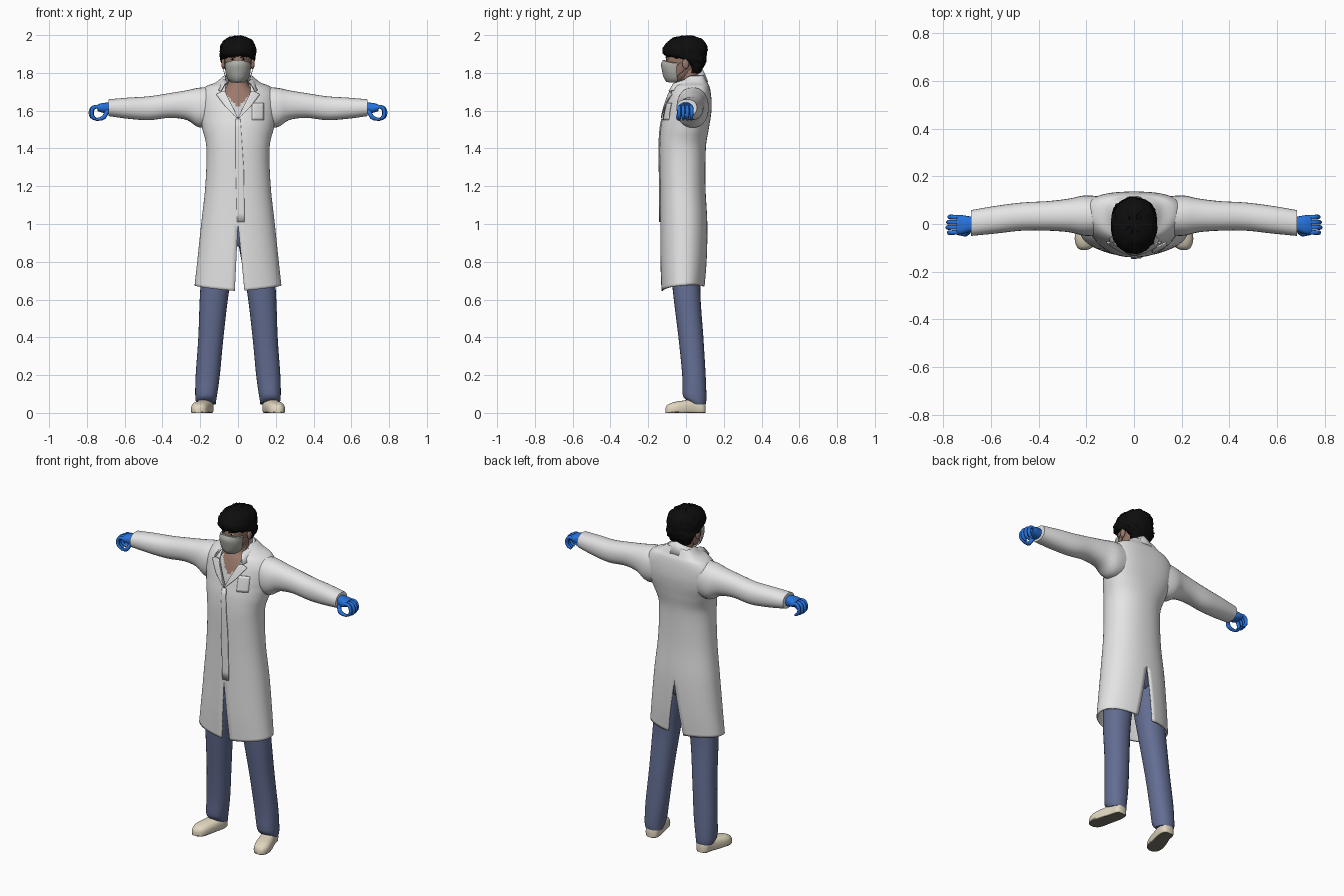
import bpy, bmesh, math, random
from mathutils import Vector

random.seed(4)
if "Cube" in bpy.data.objects:
    bpy.data.objects.remove(bpy.data.objects["Cube"])


def material(name, *rgb):
    m = bpy.data.materials.new(name)
    m.use_nodes = True
    m.diffuse_color = (*rgb, 1)
    m.node_tree.nodes["Principled BSDF"].inputs["Base Color"].default_value = (*rgb, 1)
    return m


COAT = material("coat white", .78, .78, .78)
SHIRT = material("shirt grey", .62, .63, .64)
PANTS = material("trouser blue", .125, .155, .29)
GLOVE = material("glove blue", .02, .17, .72)
HAIR = material("hair black", .004, .004, .004)
MASK = material("mask grey", .42, .43, .39)
SKIN = material("skin", .33, .19, .145)
SHOE = material("shoe cream", .76, .68, .52)
SOLE = material("sole brown", .2, .18, .14)
EYE = material("eye white", .6, .58, .55)


def smooth(ob, angle=50):
    bpy.ops.object.select_all(action="DESELECT")
    ob.select_set(True)
    bpy.context.view_layer.objects.active = ob
    bpy.ops.object.shade_smooth_by_angle(angle=math.radians(angle))
    return ob


def finish(name, bm, *mats, rule=None):
    bmesh.ops.remove_doubles(bm, verts=bm.verts, dist=.0004)
    bmesh.ops.recalc_face_normals(bm, faces=bm.faces)
    if rule:
        for f in bm.faces:
            f.material_index = int(rule(f.calc_center_median()))
    me = bpy.data.meshes.new(name)
    bm.to_mesh(me)
    bm.free()
    for m in mats:
        me.materials.append(m)
    ob = bpy.data.objects.new(name, me)
    bpy.context.collection.objects.link(ob)
    return smooth(ob)


def resample(rows, k):
    """Smooth spline through rows of numbers."""
    out = []
    for i in range(len(rows) - 1):
        quad = [rows[max(i - 1, 0)], rows[i], rows[i + 1], rows[min(i + 2, len(rows) - 1)]]
        for j in range(k):
            t = j / k
            out.append([.5 * (2 * b + (c - a) * t + (2 * a - 5 * b + 4 * c - d) * t * t
                              + (3 * b - a - 3 * c + d) * t ** 3) for a, b, c, d in zip(*quad)])
    return out + [list(rows[-1])]


def power(v, p):
    return math.copysign(abs(v) ** (2 / p), v)


def grid(bm, lines, closed=False):
    vs = [[bm.verts.new(p) for p in line] for line in lines]
    n = len(vs[0])
    for a, b in zip(vs, vs[1:]):
        for j in range(n if closed else n - 1):
            bm.faces.new((a[j], a[(j + 1) % n], b[(j + 1) % n], b[j]))
    return vs


def loft(name, rows, axis, *mats, n=28, k=4, p=2, side=1, warp=None, keep=None, rule=None):
    """Rows hold a station on the axis and the extents on the other two axes."""
    bm = bmesh.new()
    lines = []
    for t, a0, a1, b0, b1 in resample(rows, k):
        line = []
        for j in range(n):
            th = math.tau * j / n
            a = (a0 + a1) / 2 + (a1 - a0) / 2 * power(math.sin(th), p)
            b = (b0 + b1) / 2 - (b1 - b0) / 2 * power(math.cos(th), p)
            v = Vector({"x": (t, a, b), "y": (a, t, b), "z": (a, b, t)}[axis])
            if warp:
                v = warp(v)
            v.x *= side
            line.append(v)
        lines.append(line)
    vs = grid(bm, lines, True)
    bm.faces.new(vs[0])
    bm.faces.new(vs[-1])
    if keep:
        bad = [f for f in bm.faces if not keep(f.calc_center_median())]
        bmesh.ops.delete(bm, geom=bad, context="FACES")
    return finish(name, bm, *mats, rule=rule)


def sym(z, w, y0, y1):
    return (z, -w, w, y0, y1)


def ball(name, loc, scale, mat):
    bm = bmesh.new()
    bmesh.ops.create_uvsphere(bm, u_segments=16, v_segments=10, radius=1)
    for v in bm.verts:
        v.co = Vector(loc) + v.co * Vector(scale)
    return finish(name, bm, mat)


def tube(name, pts, radius, mat, side=1):
    cu = bpy.data.curves.new(name, "CURVE")
    cu.dimensions = "3D"
    cu.bevel_depth, cu.bevel_resolution, cu.use_fill_caps = radius, 3, True
    sp = cu.splines.new("NURBS")
    sp.points.add(len(pts) - 1)
    for i, (q, (x, y, z)) in enumerate(zip(sp.points, pts)):
        q.co = (x * side, y, z, 1)
        q.radius = .6 if i == len(pts) - 1 else 1
    sp.use_endpoint_u, sp.order_u, sp.resolution_u = True, 3, 6
    cu.materials.append(mat)
    ob = bpy.data.objects.new(name, cu)
    bpy.context.collection.objects.link(ob)
    return ob


# Coat body: height, half width, front, back
BODY = resample([(.655, .23, -.13, .10), (.8, .215, -.135, .11), (1.0, .195, -.136, .113),
                 (1.2, .173, -.137, .103), (1.4, .167, -.14, .105), (1.5, .188, -.135, .12),
                 (1.56, .203, -.125, .13), (1.62, .212, -.112, .136), (1.68, .208, -.095, .133),
                 (1.725, .175, -.075, .125), (1.75, .118, -.05, .113), (1.785, .075, -.03, .095)], 6)
P = 2.2


def front_gap(z, s):
    if z > 1.56:
        return min(.5 * (z - 1.56), .068)
    return max(0, 1 - z) * (.1 if s > 0 else .05)


def shoulder_shift(x, w, z):
    return .025 * (x / w) ** 2 * min(1, max(0, (z - 1.42) / .15))


bm = bmesh.new()
for s in (1, -1):
    lines = []
    for z, w, y0, y1 in BODY:
        t0 = math.asin(min(front_gap(z, s) / w, .95) ** (P / 2))
        t1 = math.pi - math.asin((.15 * max(0, .99 - z) / w) ** (P / 2))
        line = []
        for j in range(29):
            th = t0 + (t1 - t0) * j / 28
            x = w * power(math.sin(th), P)
            y = (y0 + y1) / 2 - (y1 - y0) / 2 * power(math.cos(th), P) + shoulder_shift(x, w, z)
            hem = .02 * math.sin(th) - .01 * math.cos(th)
            line.append((s * x, y, z + hem * max(0, 1 - (z - .655) / .3)))
        lines.append(line)
    grid(bm, lines)
coat = finish("coat_body", bm, COAT)
mod = coat.modifiers.new("thickness", "SOLIDIFY")
mod.thickness, mod.offset = .008, -1


def coat_front(x, z):
    _, w, y0, y1 = min(BODY, key=lambda r: abs(r[0] - z))
    lo = max([r for r in BODY if r[0] <= z], key=lambda r: r[0])
    hi = min([r for r in BODY if r[0] > z], key=lambda r: r[0])
    f = (z - lo[0]) / (hi[0] - lo[0])
    _, w, y0, y1 = [a + (b - a) * f for a, b in zip(lo, hi)]
    c = max(0, 1 - min(1, abs(x) / w) ** P) ** (1 / P)
    return (y0 + y1) / 2 - (y1 - y0) / 2 * c + shoulder_shift(x, w, z)


def coat_strip(name, rows, side=1, lift=.006):
    """Thin cloth plate lying on the coat front: rows of height and two x edges."""
    bm = bmesh.new()
    lines = []
    for a, b in zip(rows, rows[1:]):
        for i in range(7):
            z, x0, x1 = [u + (v - u) * i / 6 for u, v in zip(a, b)]
            xs = [x0 + (x1 - x0) * j / 6 for j in range(7)]
            lines.append([(side * x, coat_front(x, z) - lift, z) for x in xs])
    grid(bm, lines)
    m = finish(name, bm, COAT).modifiers.new("thickness", "SOLIDIFY")
    m.thickness, m.offset = .006, 0


coat_strip("placket", [(1.01, -.005, .035), (1.3, -.012, .03), (1.555, -.012, .012)], lift=.003)
coat_strip("chest_pocket", [(1.55, .075, .135), (1.64, .075, .135)], lift=.003)

# Standing collar with a folded outer edge
bm = bmesh.new()
for s in (1, -1):
    lines = []
    for j in range(25):
        t = j / 24
        th = .9 + (math.pi - .9) * t
        c, sn = math.cos(th), math.sin(th)
        lines.append([(s * .072 * sn, .02 - c * (.1 if c > 0 else .068), 1.755 + .065 * t),
                      (s * .09 * sn, .02 - c * (.14 if c > 0 else .08), 1.745 + .05 * t),
                      (s * .118 * sn, .02 - c * (.18 if c > 0 else .096), 1.705 + .05 * t)])
    grid(bm, lines)
finish("collar", bm, COAT).modifiers.new("thickness", "SOLIDIFY").thickness = .006

# Neck and chest, with the shirt showing below the throat
loft("neck_and_chest", [sym(1.42, .13, -.11, .085), sym(1.56, .15, -.105, .1),
                        sym(1.64, .14, -.082, .1), sym(1.70, .09, -.058, .085),
                        sym(1.74, .055, -.035, .07), sym(1.82, .05, -.03, .06)], "z", SKIN, SHIRT,
     n=64, k=8, rule=lambda c: c.z < 1.615 + 1.1 * abs(c.x))

# Head, hair and mask
loft("head", [sym(1.752, .028, -.095, -.03), sym(1.78, .048, -.108, .03), sym(1.83, .063, -.108, .07),
              sym(1.88, .073, -.106, .09), sym(1.93, .07, -.095, .09), sym(1.97, .04, -.05, .06)],
     "z", SKIN, n=32)
loft("hair", [sym(1.80, .055, .02, .073), sym(1.835, .077, .022, .094), sym(1.865, .09, -.02, .106),
              sym(1.888, .094, -.105, .11), sym(1.92, .096, -.124, .112), sym(1.955, .087, -.108, .106),
              sym(1.983, .06, -.07, .078), sym(1.996, .015, -.02, .03)], "z", HAIR, n=40, k=3, p=2.2,
     warp=lambda v: v + Vector([random.uniform(-.004, .004) for _ in range(3)]))
loft("face_mask", [sym(1.752, .034, -.104, .0), sym(1.775, .053, -.118, .03), sym(1.81, .064, -.127, .03),
                   sym(1.845, .068, -.132, .03), sym(1.868, .069, -.122, .03)], "z", MASK, n=40,
     warp=lambda v: Vector((v.x, v.y, v.z - 3.5 * v.x ** 2)), keep=lambda c: c.y < -.045)

for s, tag in ((1, "left"), (-1, "right")):
    ball(tag + "_ear", (s * .078, -.002, 1.848), (.01, .018, .028), SKIN)
    ball(tag + "_eye", (s * .029, -.097, 1.873), (.012, .007, .005), EYE)
    ball(tag + "_pupil", (s * .029, -.102, 1.873), (.005, .004, .005), HAIR)
    tube(tag + "_eyebrow", [(.014, -.107, 1.882), (.03, -.104, 1.888), (.048, -.09, 1.884)], .003, HAIR, s)
    for z0, z1 in ((1.84, 1.865), (1.775, 1.825)):
        tube(tag + "_mask_strap", [(.064, -.05, z0), (.074, -.03, (z0 + z1) / 2), (.078, .005, z1)],
             .002, MASK, s)
    coat_strip(tag + "_lapel", [(1.56, 0, .006), (1.62, .028, .066), (1.685, .06, .115),
                                (1.70, .066, .09)], s)

    # Sleeves
    loft(tag + "_sleeve", [(.1, -.04, .11, 1.53, 1.725), (.2, -.05, .12, 1.51, 1.722),
                           (.27, -.035, .107, 1.55, 1.708), (.36, -.028, .096, 1.562, 1.693),
                           (.47, -.028, .09, 1.55, 1.676), (.58, -.04, .076, 1.557, 1.669),
                           (.685, -.05, .058, 1.571, 1.66)], "x", COAT, side=s, p=2.2)

    # Gloved hands with curled fingers
    loft(tag + "_glove_palm", [(.66, -.035, .03, 1.59, 1.645), (.69, -.035, .032, 1.585, 1.643),
                               (.72, -.043, .037, 1.59, 1.64), (.745, -.042, .036, 1.598, 1.632)],
         "x", GLOVE, n=20, p=2.5, side=s)
    for i in range(4):
        y = -.034 + .0205 * i
        r = .79 - .006 * abs(i - 1.3)
        tube(tag + "_finger", [(.735, y, 1.617), (r - .025, y * 1.05, 1.625), (r - .005, y * 1.08, 1.6),
                               (r - .01, y * 1.05, 1.562), (r - .035, y, 1.553)], .0098, GLOVE, s)
    tube(tag + "_thumb", [(.69, -.022, 1.605), (.7, -.04, 1.58), (.715, -.042, 1.557),
                          (.752, -.036, 1.553)], .0115, GLOVE, s)

    # Trouser legs and shoes
    loft(tag + "_trouser_leg", [(.045, .118, .218, .01, .104), (.08, .113, .226, -.016, .108),
                                (.2, .096, .224, -.02, .104), (.4, .077, .21, -.04, .092),
                                (.65, .047, .2, -.07, .076), (.9, .002, .175, -.088, .088),
                                (1.0, .002, .165, -.09, .09)], "z", PANTS, side=s, p=2.2,
         warp=lambda v: v + Vector((0, 0, max(0, .1 - v.z) * max(0, .06 - v.y) * 6)))
    loft(tag + "_shoe", [(-.109, .198, .224, -.01, .025), (-.096, .172, .24, -.02, .044),
                         (-.06, .155, .249, -.02, .058), (-.01, .142, .238, -.02, .066),
                         (.05, .13, .215, -.02, .075), (.09, .132, .205, -.02, .07),
                         (.104, .15, .19, -.01, .05)], "y", SHOE, SOLE, n=32, p=2.5, side=s,
         warp=lambda v: Vector((v.x, v.y, max(0, v.z))), rule=lambda c: c.z < .006)

# Trouser seat under the coat
loft("trouser_seat", [sym(.88, .09, -.07, .07), sym(.92, .15, -.088, .088), sym(1.05, .16, -.095, .09),
                      sym(1.2, .14, -.09, .08)], "z", PANTS)
